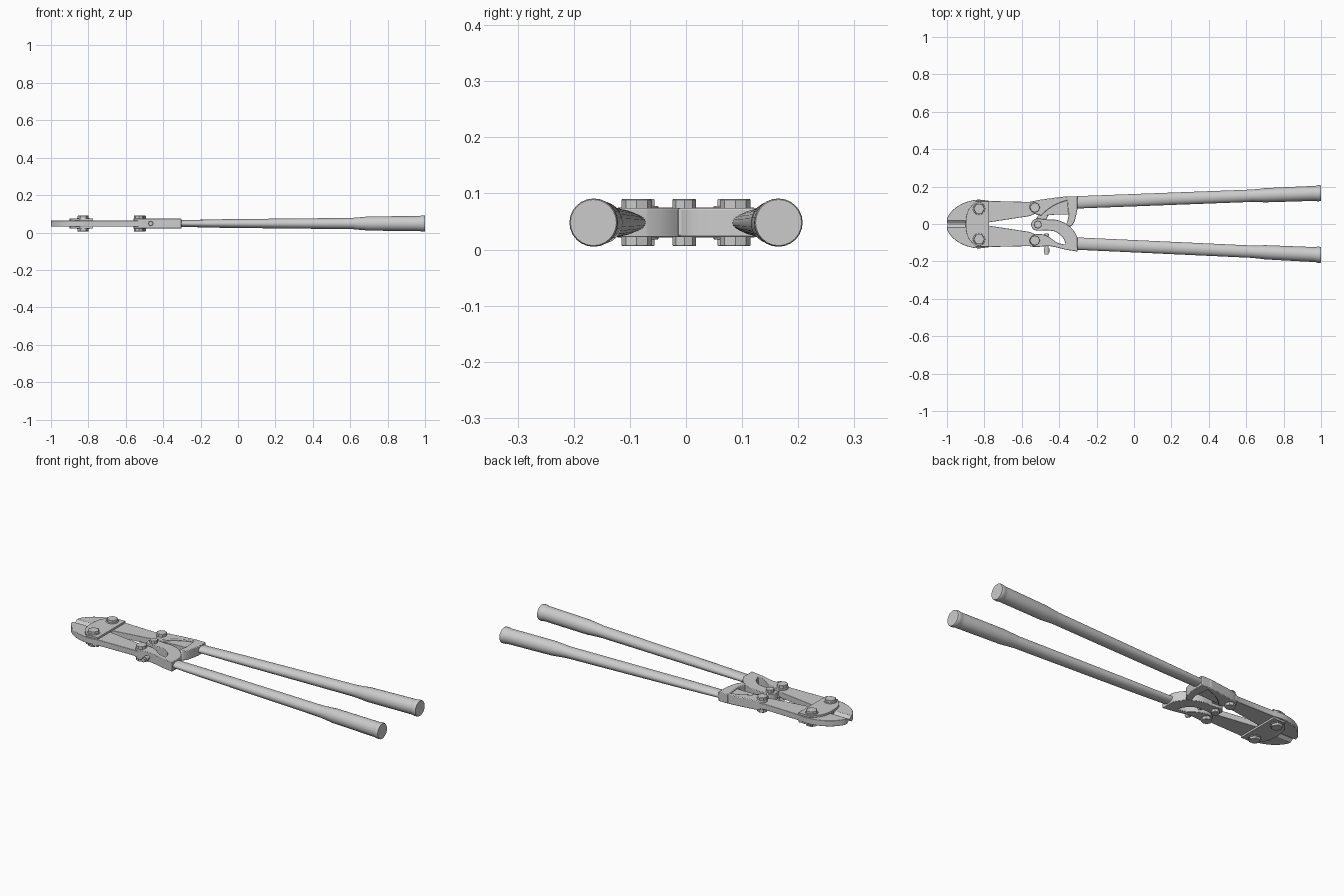
import bpy, bmesh
from math import sin, cos, pi, radians
from mathutils import Vector

if "Cube" in bpy.data.objects:
    bpy.data.objects.remove(bpy.data.objects["Cube"])

ZC = 0.048  # mid-plane of the tool


def finish(name, bm, bevel=0.0, smooth=True):
    bmesh.ops.recalc_face_normals(bm, faces=bm.faces)
    me = bpy.data.meshes.new(name)
    bm.to_mesh(me)
    bm.free()
    ob = bpy.data.objects.new(name, me)
    bpy.context.collection.objects.link(ob)
    bpy.ops.object.select_all(action='DESELECT')
    bpy.context.view_layer.objects.active = ob
    ob.select_set(True)
    if smooth:
        bpy.ops.object.shade_smooth_by_angle(angle=radians(35))
    if bevel:
        m = ob.modifiers.new("bevel", 'BEVEL')
        m.width, m.segments, m.limit_method = bevel, 2, 'ANGLE'
        m.angle_limit = radians(50)
    return ob


def curve(points, sharp=(), n=4):
    """Closed smooth outline through the points; sharp indices stay corners."""
    p = [Vector(q) for q in points]
    k, out = len(p), []
    for i in range(k):
        a, b = p[i], p[(i + 1) % k]
        zero = Vector((0, 0))
        ta = zero if i in sharp else (b - p[i - 1]) / 2
        tb = zero if (i + 1) % k in sharp else (p[(i + 2) % k] - a) / 2
        if i in sharp and (i + 1) % k in sharp:
            out.append(a)
            continue
        for j in range(n):
            t = j / n
            out.append(a * (2*t**3 - 3*t*t + 1) + ta * (t**3 - 2*t*t + t)
                       + b * (3*t*t - 2*t**3) + tb * (t**3 - t*t))
    return out


def slab(name, outline, half, bevel=0.003):
    """Flat part of thickness 2*half centred on the mid-plane."""
    bm = bmesh.new()
    f = bm.faces.new([bm.verts.new((q[0], q[1], ZC - half)) for q in outline])
    r = bmesh.ops.extrude_face_region(bm, geom=[f])
    verts = [v for v in r['geom'] if isinstance(v, bmesh.types.BMVert)]
    bmesh.ops.translate(bm, verts=verts, vec=(0, 0, 2 * half))
    return finish(name, bm, bevel)


def loft(name, rings, sides=24):
    """Skin rings of (x, y, ry, rz) along x with end caps."""
    bm = bmesh.new()
    loops = []
    for x, y, ry, rz in rings:
        loops.append([bm.verts.new((x, y + ry * cos(2*pi*i/sides), ZC + rz * sin(2*pi*i/sides)))
                      for i in range(sides)])
    for a, b in zip(loops, loops[1:]):
        for i in range(sides):
            j = (i + 1) % sides
            bm.faces.new((a[i], a[j], b[j], b[i]))
    bm.faces.new(loops[0])
    bm.faces.new(loops[-1])
    return finish(name, bm)


def bolt(name, x, y, r, half, sides):
    slab(name, [(x + r * cos(2*pi*i/sides), y + r * sin(2*pi*i/sides)) for i in range(sides)],
         half, 0.002)


# jaws, cutting edges and jaw bolts, mirrored across y
jaw = [(-1, .018), (-.995, .04), (-.965, .078), (-.92, .108), (-.87, .125), (-.825, .13),
       (-.77, .123), (-.56, .118), (-.535, .122), (-.508, .112), (-.498, .09), (-.508, .066),
       (-.56, .042), (-.77, .01), (-.79, .002), (-.9, .002), (-.9, .018)]
for side, s in (("upper", 1), ("lower", -1)):
    pts = curve(jaw, {0, 6, 7, 12, 13, 14, 15, 16})
    slab(side + "_jaw", [(x, y * s) for x, y in pts], .016, .002)
    bm = bmesh.new()
    ends = [[bm.verts.new((x, y * s, ZC + z)) for y, z in
             ((.02, -.016), (.02, .016), (.002, .002), (.002, -.002))] for x in (-1, -.898)]
    for i in range(4):
        j = (i + 1) % 4
        bm.faces.new((ends[0][i], ends[0][j], ends[1][j], ends[1][i]))
    bm.faces.new(ends[0])
    bm.faces.new(ends[1])
    finish(side + "_cutting_edge", bm, smooth=False)
    bolt(side + "_jaw_bolt", -.828, .082 * s, .03, .042, 6)
    bolt(side + "_jaw_washer", -.828, .082 * s, .033, .03, 20)
    bolt(side + "_arm_bolt", -.53, .088 * s, .027, .042, 8)

# side plates sandwiching the jaws
plate = curve([(-.775, -.122), (-.775, .122), (-.845, .122), (-.888, .07), (-.9, 0),
               (-.888, -.07), (-.845, -.122)], {0, 1, 2, 6})
for name, off in (("top_plate", .021), ("bottom_plate", -.021)):
    slab(name, plate, .0055, .001).location.z = off

# lower C-shaped bracket
slab("lower_bracket", curve(
    [(-.55, -.005), (-.54, .019), (-.516, .029), (-.463, .024), (-.415, .022), (-.366, .003),
     (-.323, -.035), (-.302, -.072), (-.302, -.147), (-.366, -.137), (-.452, -.118),
     (-.532, -.122), (-.559, -.09), (-.537, -.058), (-.49, -.055), (-.45, -.072), (-.41, -.10),
     (-.366, -.11), (-.377, -.078), (-.41, -.046), (-.452, -.035), (-.53, -.033)],
    {7, 8, 17}), .026, .004)

# upper bracket: thin web, thick outer rim and stop hook
slab("upper_web", curve(
    [(-.555, .09), (-.535, .12), (-.45, .135), (-.36, .145), (-.31, .145), (-.32, .04),
     (-.35, .05), (-.42, .05), (-.49, .045), (-.54, .06)], {4, 5}), .018)
slab("upper_rim", curve(
    [(-.559, .09), (-.535, .122), (-.45, .137), (-.36, .148), (-.345, .13), (-.41, .108),
     (-.46, .078), (-.495, .045), (-.535, .058)], {3, 4, 7}), .026, .004)
slab("stop_hook", curve(
    [(-.302, .148), (-.36, .148), (-.353, .08), (-.351, .04), (-.363, -.004), (-.342, -.015),
     (-.318, .013), (-.302, .083)], {0, 1, 4, 5, 7}), .026, .004)

# centre pivot, plus its link to the upper bracket
bolt("centre_bolt", -.514, -.003, .021, .042, 8)
slab("centre_link", curve([(-.543, -.003), (-.514, -.03), (-.486, -.003), (-.45, .06),
                           (-.50, .06)], {3, 4}), .012)

# adjusting screw through the lower bracket
bm = bmesh.new()
for y, r, h in ((-.108, .011, .112), (-.142, .015, .02), (-.06, .014, .014)):
    v = bmesh.ops.create_cone(bm, cap_ends=True, segments=14, radius1=r, radius2=r, depth=h)['verts']
    for q in v:
        q.co = Vector((-.467 + q.co.x, y + q.co.z, ZC + q.co.y))
finish("adjusting_screw", bm)

# handles and grips
for side, y0, y1 in (("upper", .116, .165), ("lower", -.105, -.165)):
    def ring(x, ry, rz):
        return (x, y0 + (y1 - y0) * (x + .3) / 1.3, ry, rz)
    loft(side + "_handle", [ring(-.34, .03, .018), ring(-.3, .033, .018), ring(-.08, .033, .023),
                            ring(.3, .033, .027), ring(.7, .033, .031)])
    loft(side + "_grip", [ring(.61, .032, .03), ring(.68, .036, .036), ring(.7, .038, .038),
                          ring(.96, .04, .04), ring(.972, .04, .04), ring(.98, .043, .043),
                          ring(.996, .043, .043), ring(1.0, .041, .041)])
